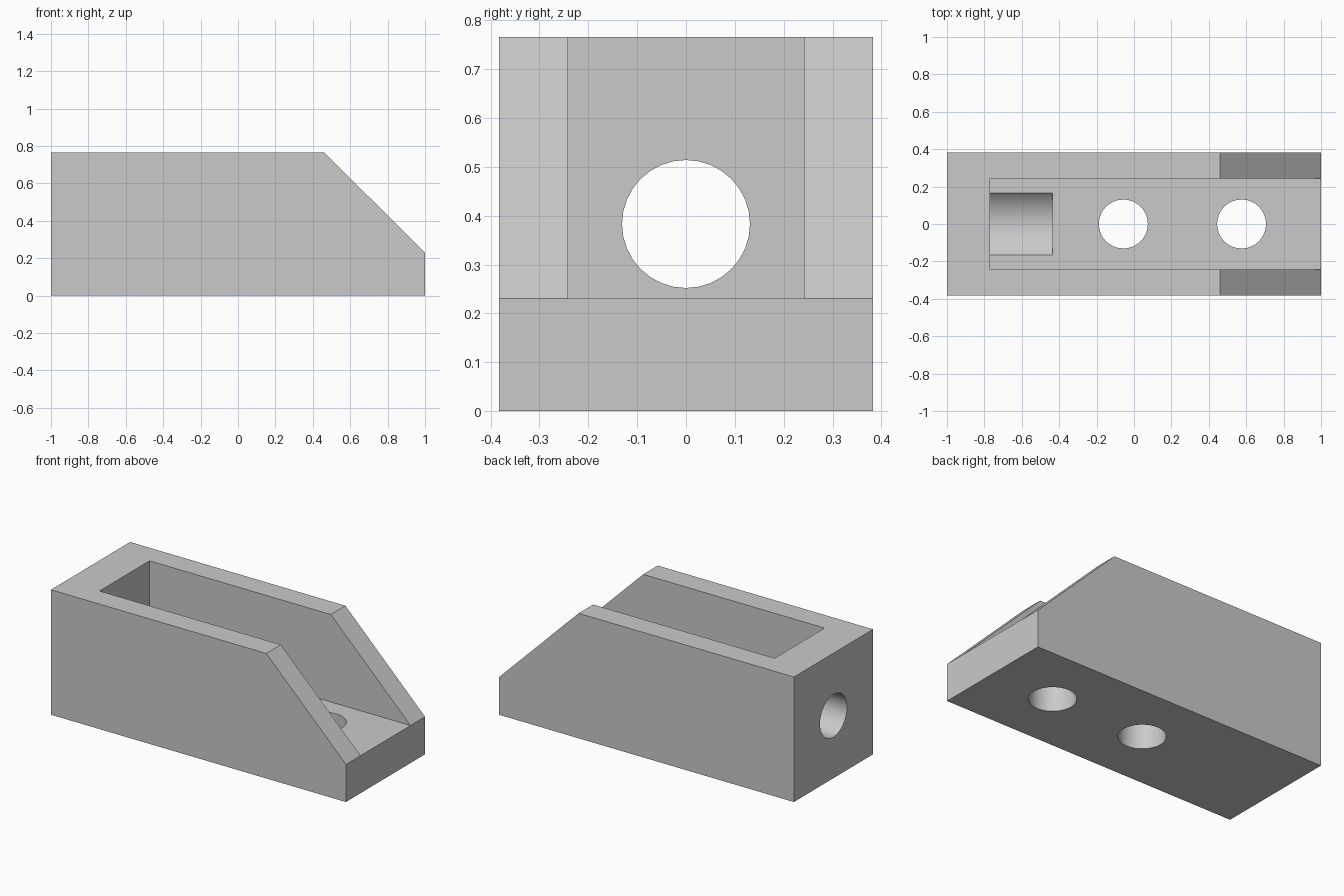
import bpy
import bmesh
import math

cube = bpy.data.objects.get("Cube")
if cube:
    bpy.data.objects.remove(cube, do_unlink=True)

HALF_WIDTH = 0.383
HEIGHT = 0.766
FLOOR = 0.23
BORE_Z = HEIGHT / 2
WALL_X = -0.77

# Single grey material
grey = bpy.data.materials.new("plain grey")
grey.use_nodes = True
colour = (0.59, 0.59, 0.59, 1)
grey.diffuse_color = colour
grey.node_tree.nodes["Principled BSDF"].inputs["Base Color"].default_value = colour


def extrude_profile(name, points, half_width):
    """Extrude an x-z outline symmetrically along y."""
    bm = bmesh.new()
    face = bm.faces.new([bm.verts.new((x, -half_width, z)) for x, z in points])
    result = bmesh.ops.extrude_face_region(bm, geom=[face])
    moved = [g for g in result["geom"] if isinstance(g, bmesh.types.BMVert)]
    bmesh.ops.translate(bm, verts=moved, vec=(0, 2 * half_width, 0))
    bmesh.ops.recalc_face_normals(bm, faces=bm.faces)
    mesh = bpy.data.meshes.new(name)
    bm.to_mesh(mesh)
    bm.free()
    mesh.materials.append(grey)
    obj = bpy.data.objects.new(name, mesh)
    bpy.context.collection.objects.link(obj)
    return obj


def cylinder(name, radius, depth, location, along_x=False):
    turn = (0, math.pi / 2, 0) if along_x else (0, 0, 0)
    bpy.ops.mesh.primitive_cylinder_add(vertices=32, radius=radius, depth=depth,
                                        location=location, rotation=turn)
    obj = bpy.context.object
    obj.name = name
    obj.data.materials.append(grey)
    return obj


def cut(target, cutter):
    cutter.hide_render = True
    mod = target.modifiers.new(cutter.name, "BOOLEAN")
    mod.operation = "DIFFERENCE"
    mod.solver = "EXACT"
    mod.object = cutter
    bpy.ops.object.select_all(action="DESELECT")
    target.select_set(True)
    bpy.context.view_layer.objects.active = target
    bpy.ops.object.modifier_apply(modifier=mod.name)
    bpy.data.objects.remove(cutter, do_unlink=True)


# Block with a sloped end
block = extrude_profile("channel_block", [
    (-1, 0), (1, 0), (1, FLOOR), (0.46, HEIGHT), (-1, HEIGHT)], HALF_WIDTH)

# Open channel, leaving one end wall
cut(block, extrude_profile("channel_cutter", [
    (WALL_X, FLOOR), (1.2, FLOOR), (1.2, 1), (WALL_X, 1)], 0.242))

# Rounded pocket sunk into the channel floor
groove_end = -0.435
cut(block, cylinder("groove_cutter", 0.226, groove_end - WALL_X,
                    ((groove_end + WALL_X) / 2, 0, BORE_Z), along_x=True))

# Bore through the end wall
cut(block, cylinder("bore_cutter", 0.131, 0.5, (-0.95, 0, BORE_Z), along_x=True))

# Two mounting holes through the floor
for x in (-0.057, 0.575):
    cut(block, cylinder("hole_cutter", 0.131, 0.6, (x, 0, 0.1)))

block.select_set(True)
bpy.context.view_layer.objects.active = block
bpy.ops.object.shade_smooth_by_angle(angle=math.radians(30))
